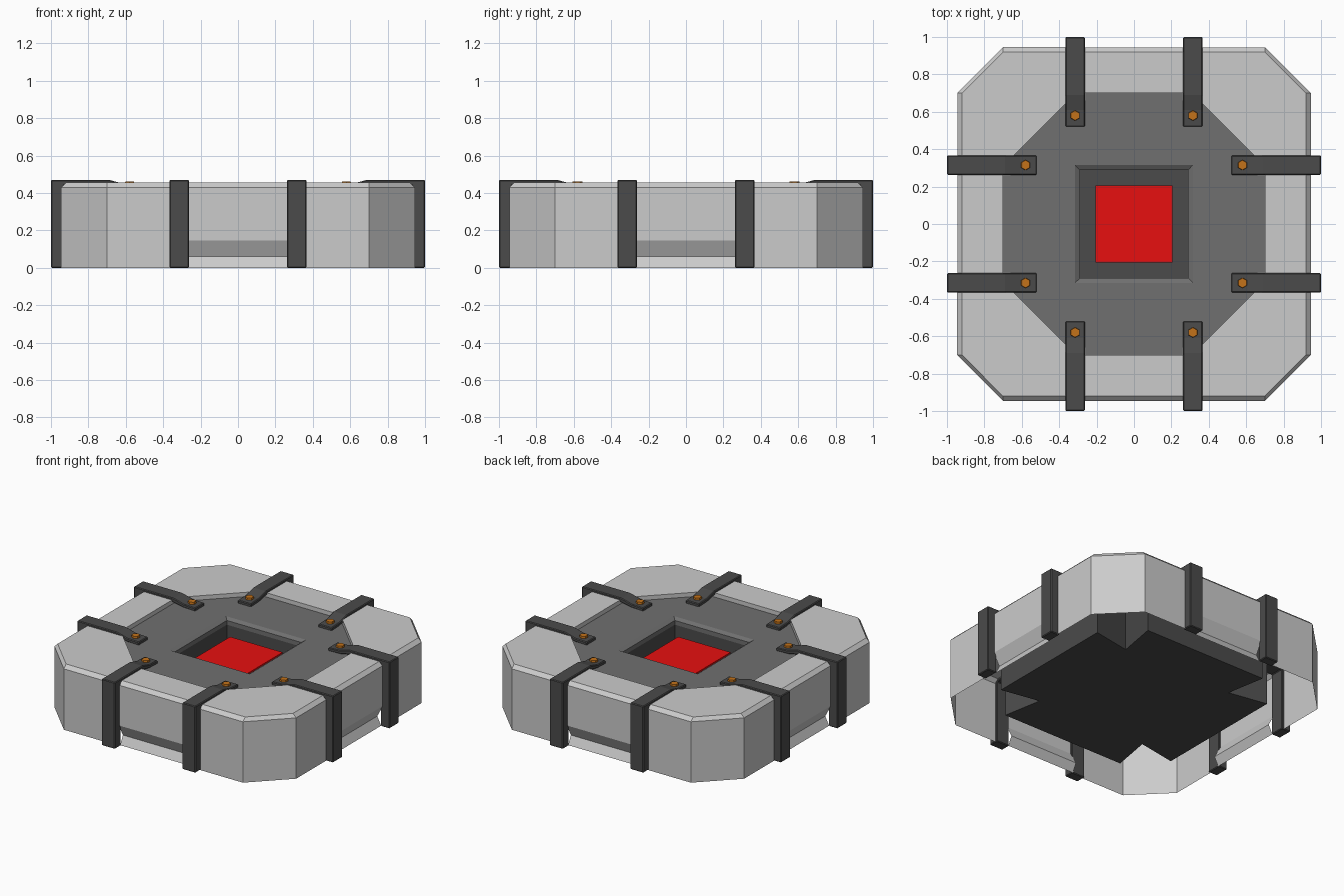
import bpy, bmesh, math
from mathutils import Matrix, Vector

if "Cube" in bpy.data.objects:
    bpy.data.objects.remove(bpy.data.objects["Cube"])


def material(name, rgb):
    m = bpy.data.materials.new(name)
    m.diffuse_color = (*rgb, 1)
    m.use_nodes = True
    m.node_tree.nodes["Principled BSDF"].inputs["Base Color"].default_value = m.diffuse_color
    return m


DARK = material("dark_grey", (0.16, 0.16, 0.16))
BLACK = material("charcoal", (0.07, 0.07, 0.07))
RED = material("red", (0.8, 0.005, 0.005))
ORANGE = material("orange", (0.55, 0.17, 0.01))


def finish(bm, name, mat=None):
    bmesh.ops.remove_doubles(bm, verts=bm.verts, dist=1e-4)
    bmesh.ops.recalc_face_normals(bm, faces=bm.faces)
    me = bpy.data.meshes.new(name)
    bm.to_mesh(me)
    bm.free()
    ob = bpy.data.objects.new(name, me)
    bpy.context.collection.objects.link(ob)
    if mat:
        me.materials.append(mat)
    return ob


def turned(points):
    """Repeat a quarter outline around the z axis."""
    out = []
    for q in range(4):
        for x, y in points:
            for _ in range(q):
                x, y = -y, x
            out.append((x, y))
    return out


def loft(name, rings, mat=None, caps=True):
    """Join stacked outlines [(points, z), ...] into a body."""
    bm = bmesh.new()
    loops = [[bm.verts.new((x, y, z)) for x, y in pts] for pts, z in rings]
    for a, b in zip(loops, loops[1:]):
        n = len(a)
        for i in range(n):
            bm.faces.new((a[i], a[(i + 1) % n], b[(i + 1) % n], b[i]))
    if caps:
        bm.faces.new(loops[0][::-1])
        bm.faces.new(loops[-1])
    return finish(bm, name, mat)


def octagon(flat, half):
    return turned([(flat, -half), (flat, half)])


def square(r):
    return turned([(r, r)])


# Outer shell: open underneath, with a shallow groove low on each long side
bm = bmesh.new()
straight = [(0.945, 0), (0.945, 0.43), (0.92, 0.455)]
grooved = [(0.93, 0), (0.90, 0.06), (0.945, 0.145), (0.945, 0.43), (0.92, 0.455)]
for q in range(4):
    rot = Matrix.Rotation(q * math.pi / 2, 4, 'Z')

    def quad(*pts):
        bm.faces.new([bm.verts.new(rot @ Vector(p)) for p in pts])

    for prof, y0, y1 in ((straight, -0.70, -0.27), (grooved, -0.27, 0.27), (straight, 0.27, 0.70)):
        for (r0, z0), (r1, z1) in zip(prof, prof[1:]):
            quad((r0, y0, z0), (r0, y1, z0), (r1, y1, z1), (r1, y0, z1))
    for (r0, z0), (r1, z1) in zip(straight, straight[1:]):
        quad((r0, 0.70, z0), (0.70, r0, z0), (0.70, r1, z1), (r1, 0.70, z1))
    # top ring and its inner step
    quad((0.92, -0.70, 0.455), (0.92, 0.70, 0.455), (0.70, 0.31, 0.455), (0.70, -0.31, 0.455))
    quad((0.92, 0.70, 0.455), (0.70, 0.92, 0.455), (0.31, 0.70, 0.455), (0.70, 0.31, 0.455))
    quad((0.70, -0.31, 0.455), (0.70, 0.31, 0.455), (0.70, 0.31, 0.42), (0.70, -0.31, 0.42))
    quad((0.70, 0.31, 0.455), (0.31, 0.70, 0.455), (0.31, 0.70, 0.42), (0.70, 0.31, 0.42))
finish(bm, "outer_shell")

# Sunken top plate and the notched core below it
plate = loft("top_plate", [(octagon(0.71, 0.32), 0.38), (octagon(0.71, 0.32), 0.425)], DARK)
notched = turned([(0.71, -0.48), (0.71, 0.48), (0.43, 0.43)])
core = loft("inner_core", [(notched, 0.05), (notched, 0.38)], BLACK)

# Square well cut in the middle
cutter = loft("well_cutter", [(square(0.29), 0.25), (square(0.29), 0.41),
                              (square(0.315), 0.425), (square(0.34), 0.44)])
cutter.hide_render = True
for ob in (plate, core):
    mod = ob.modifiers.new("well", 'BOOLEAN')
    mod.operation = 'DIFFERENCE'
    mod.solver = 'EXACT'
    mod.object = cutter
    bpy.context.view_layer.objects.active = ob
    bpy.ops.object.modifier_apply(modifier="well")
bpy.data.objects.remove(cutter)

# Red button in the well
loft("red_button", [(square(0.205), 0.25), (square(0.205), 0.35)], RED)

# Clamps and their hexagonal bolts, two per side
clamp_profile = [(0.93, 0), (1.0, 0), (1.0, 0.47), (0.69, 0.47), (0.61, 0.449),
                 (0.52, 0.445), (0.52, 0.42), (0.61, 0.424), (0.69, 0.44), (0.93, 0.44)]
for q in range(4):
    rot = Matrix.Rotation(q * math.pi / 2, 4, 'Z')
    for s in (-1, 1):
        bm = bmesh.new()
        a, b = ([bm.verts.new((r, s * 0.315 + w, z)) for r, z in clamp_profile]
                for w in (-0.052, 0.052))
        n = len(a)
        for i in range(n):
            bm.faces.new((a[i], a[(i + 1) % n], b[(i + 1) % n], b[i]))
        bm.faces.new(a[::-1])
        bm.faces.new(b)
        bmesh.ops.transform(bm, matrix=rot, verts=bm.verts)
        ob = finish(bm, "clamp", BLACK)
        bev = ob.modifiers.new("edge", 'BEVEL')
        bev.width = 0.005
        bev.segments = 1

        bm = bmesh.new()
        pos = rot @ Vector((0.58, s * 0.315, 0.4505))
        bmesh.ops.create_cone(bm, cap_ends=True, segments=6, radius1=0.029, radius2=0.026,
                              depth=0.023, matrix=Matrix.Translation(pos))
        finish(bm, "bolt", ORANGE)
